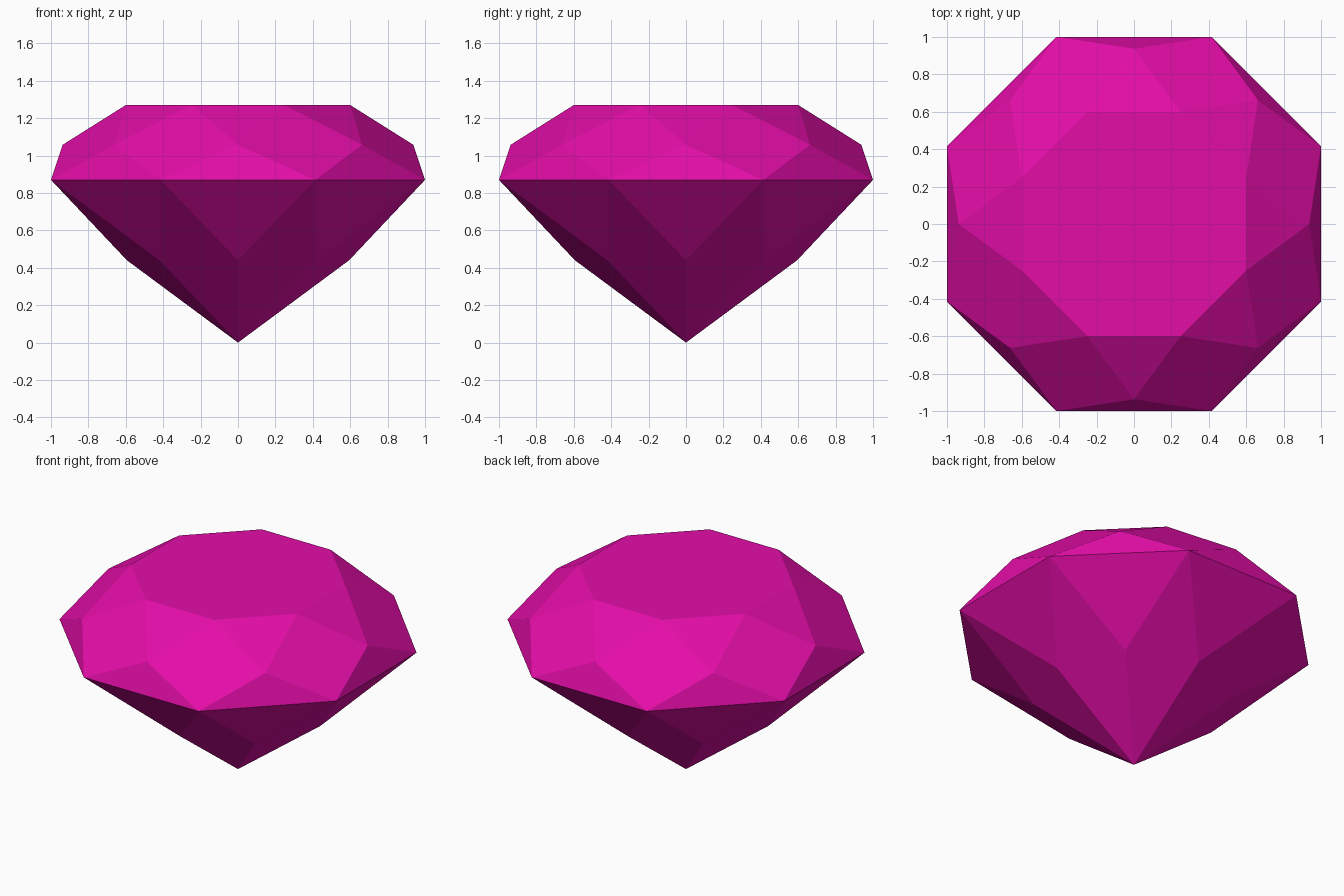
import bpy, bmesh, math

default = bpy.data.objects.get("Cube")
if default:
    bpy.data.objects.remove(default, do_unlink=True)

SIDES = 8
STEP = math.tau / SIDES

# Gem material
magenta = bpy.data.materials.new("magenta_gem")
magenta.use_nodes = True
colour = (0.77, 0.004, 0.39, 1)
magenta.diffuse_color = colour
magenta.node_tree.nodes["Principled BSDF"].inputs["Base Color"].default_value = colour

bm = bmesh.new()


def ring(radius, z, turn):
    """Eight points at one height, turned by a fraction of a step."""
    return [bm.verts.new((radius * math.cos((i + turn) * STEP),
                          radius * math.sin((i + turn) * STEP), z))
            for i in range(SIDES)]


girdle_radius = 1 / math.cos(STEP / 2)
culet = bm.verts.new((0, 0, 0))
pavilion = ring(0.594, 0.44, 0)
girdle = ring(girdle_radius, 0.87, 0.5)
crown = ring(0.937, 1.058, 0)
table = ring(0.6 * girdle_radius, 1.27, 0.5)

for i in range(SIDES):
    j = (i + 1) % SIDES
    # Crown: star triangle, kite and girdle triangle
    bm.faces.new((table[i - 1], crown[i], table[i]))
    bm.faces.new((crown[i], girdle[i], crown[j], table[i]))
    bm.faces.new((girdle[i - 1], girdle[i], crown[i]))
    # Pavilion: girdle triangle and long kite down to the point
    bm.faces.new((girdle[i], girdle[i - 1], pavilion[i]))
    bm.faces.new((girdle[i], pavilion[i], culet, pavilion[j]))

# Flat table on top
bm.faces.new(table)
bmesh.ops.recalc_face_normals(bm, faces=bm.faces)

mesh = bpy.data.meshes.new("cut_gem")
bm.to_mesh(mesh)
bm.free()
mesh.materials.append(magenta)
bpy.context.collection.objects.link(bpy.data.objects.new("cut_gem", mesh))
